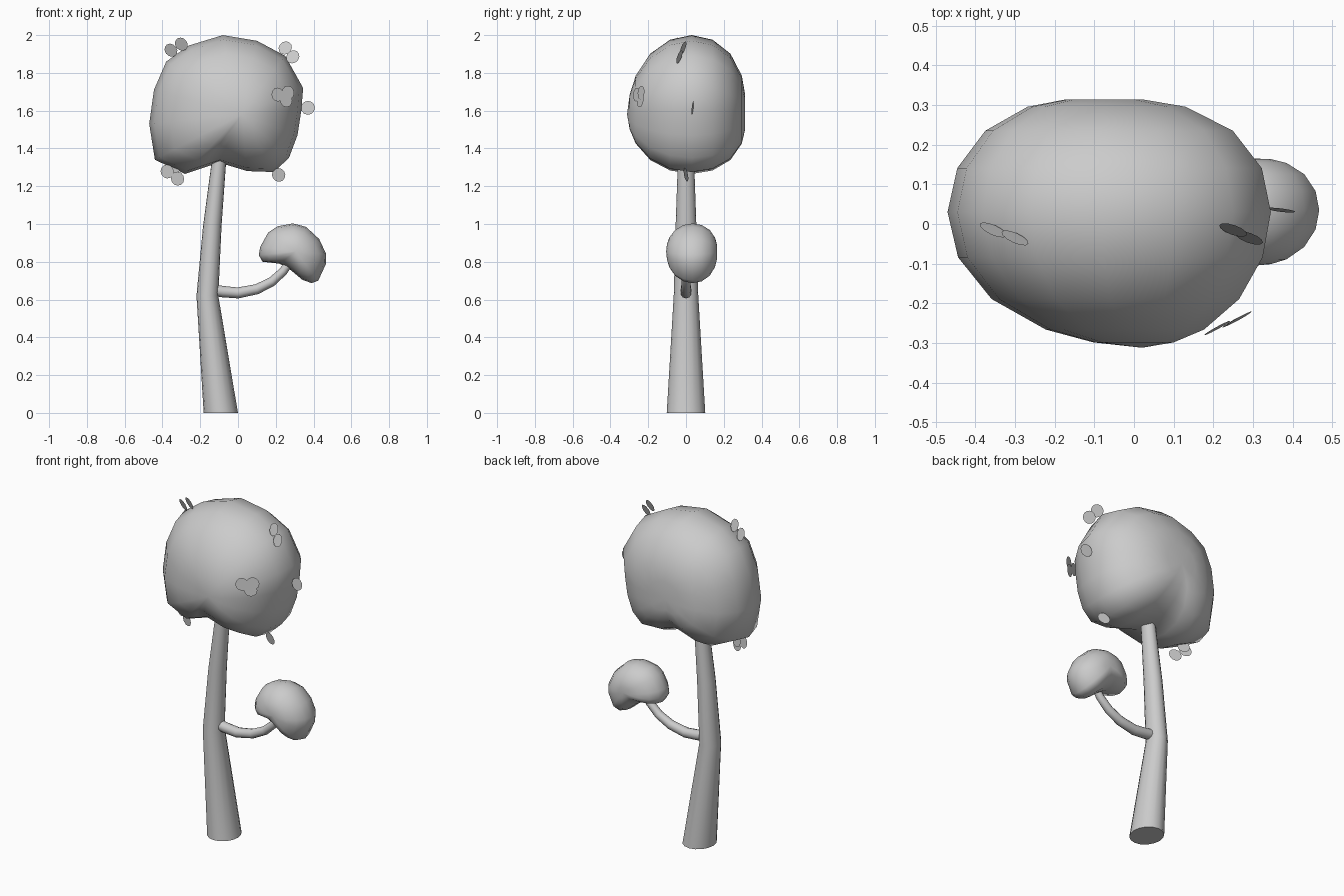
import bpy, bmesh, math
from mathutils import Vector

if "Cube" in bpy.data.objects:
    bpy.data.objects.remove(bpy.data.objects["Cube"])


def finish(name, bm, angle=60):
    bmesh.ops.recalc_face_normals(bm, faces=bm.faces)
    me = bpy.data.meshes.new(name)
    bm.to_mesh(me)
    bm.free()
    ob = bpy.data.objects.new(name, me)
    bpy.context.collection.objects.link(ob)
    bpy.ops.object.select_all(action='DESELECT')
    ob.select_set(True)
    bpy.context.view_layer.objects.active = ob
    bpy.ops.object.shade_smooth_by_angle(angle=math.radians(angle))
    return ob


def bridge(bm, a, b):
    n = len(a)
    for i in range(n):
        bm.faces.new((a[i], a[(i + 1) % n], b[(i + 1) % n], b[i]))


def tube(name, path, sides, flat=False, squash=1.0):
    # path points are (x, z, radius) in the y = 0 plane
    bm = bmesh.new()
    rings = []
    for i, (x, z, r) in enumerate(path):
        p, q = path[max(i - 1, 0)], path[min(i + 1, len(path) - 1)]
        d = Vector((q[0] - p[0], 0, q[1] - p[1])).normalized()
        u = Vector((1, 0, 0)) if flat else Vector((d.z, 0, -d.x))
        ring = []
        for k in range(sides):
            a = 2 * math.pi * k / sides
            ring.append(bm.verts.new(Vector((x, 0, z)) + u * r * squash * math.cos(a)
                                     + Vector((0, r * math.sin(a), 0))))
        rings.append(ring)
    for a, b in zip(rings, rings[1:]):
        bridge(bm, a, b)
    bm.faces.new(rings[0])
    bm.faces.new(rings[-1])
    return finish(name, bm)


def crown(name, outline, centre, depth, bulge, pole_shift):
    # front outline shrunk towards a pole at the front and one at the back
    bm = bmesh.new()
    cx, cy, cz = centre
    rings = []
    for t in (-0.98, -0.9, -0.68, -0.36, 0, 0.36, 0.68, 0.9, 0.98):
        s = (1 - t * t) ** 0.43
        ox = cx - pole_shift * t * (1 - s)
        rings.append([bm.verts.new((ox + (x - cx) * s, cy + depth * t + bulge * s,
                                    cz + (z - cz) * s)) for x, z in outline])
    for a, b in zip(rings, rings[1:]):
        bridge(bm, a, b)
    for ring, t in ((rings[0], -1), (rings[-1], 1)):
        pole = bm.verts.new((cx - pole_shift * t, cy + depth * t, cz))
        for i in range(len(ring)):
            bm.faces.new((ring[i], ring[(i + 1) % len(ring)], pole))
    return finish(name, bm, 80)


def leaf(name, pos, normal, r=0.037):
    bm = bmesh.new()
    bmesh.ops.create_circle(bm, cap_ends=True, segments=12, radius=r)
    rot = Vector(normal).to_track_quat('Z', 'Y').to_matrix()
    bmesh.ops.rotate(bm, cent=(0, 0, 0), matrix=rot, verts=bm.verts)
    bmesh.ops.translate(bm, vec=pos, verts=bm.verts)
    return finish(name, bm)


# Trunk and branch
tube("trunk", [(-0.091, 0, 0.102), (-0.162, 0.62, 0.065), (-0.136, 0.99, 0.055),
               (-0.098, 1.36, 0.042)], 16, flat=True, squash=0.89)
tube("branch", [(-0.13, 0.65, 0.03), (-0.08, 0.642, 0.03), (0.0, 0.635, 0.029),
                (0.1, 0.655, 0.027), (0.18, 0.695, 0.025), (0.24, 0.75, 0.023),
                (0.275, 0.80, 0.022)], 10)

# Main and side foliage
crown("main_foliage",
      [(-0.08, 2.0), (0.1, 1.97), (0.25, 1.89), (0.345, 1.72), (0.335, 1.6),
       (0.315, 1.47), (0.27, 1.35), (0.19, 1.275), (0.05, 1.28), (-0.1, 1.325),
       (-0.19, 1.295), (-0.28, 1.265), (-0.44, 1.34), (-0.47, 1.53), (-0.445, 1.71),
       (-0.38, 1.86), (-0.26, 1.945)],
      (-0.03, 0, 1.58), 0.312, 0.03, 0.05)
crown("side_foliage",
      [(0.11, 0.835), (0.118, 0.88), (0.16, 0.955), (0.21, 0.988), (0.29, 1.003),
       (0.36, 0.985), (0.43, 0.92), (0.467, 0.84), (0.466, 0.79), (0.425, 0.70),
       (0.39, 0.687), (0.34, 0.705), (0.28, 0.755), (0.22, 0.79), (0.13, 0.8)],
      (0.305, 0.03, 0.855), 0.135, 0.005, 0.0)

# Loose leaves in clusters sharing a facing direction
clusters = {
    "top_left_leaf": ((0.45, 1, 0.4), [(-0.355, -0.015, 1.92), (-0.30, -0.035, 1.952)]),
    "top_right_leaf": ((0.35, 1, -0.38), [(0.25, -0.015, 1.932), (0.29, -0.035, 1.885)]),
    "front_leaf": ((0.55, -1, 0.1), [(0.21, -0.262, 1.685), (0.265, -0.238, 1.695),
                                     (0.255, -0.243, 1.655)]),
    "right_leaf": ((0.12, 1, -0.12), [(0.37, 0.035, 1.615)]),
    "bottom_right_leaf": ((0.3, 1, 0.2), [(0.215, 0.0, 1.26)]),
    "bottom_left_leaf": ((0.35, 1, 0.1), [(-0.375, -0.01, 1.278), (-0.345, 0.01, 1.285),
                                          (-0.32, -0.03, 1.24)]),
}
for name, (normal, spots) in clusters.items():
    for i, p in enumerate(spots):
        leaf(f"{name}_{i + 1}", p, normal)
